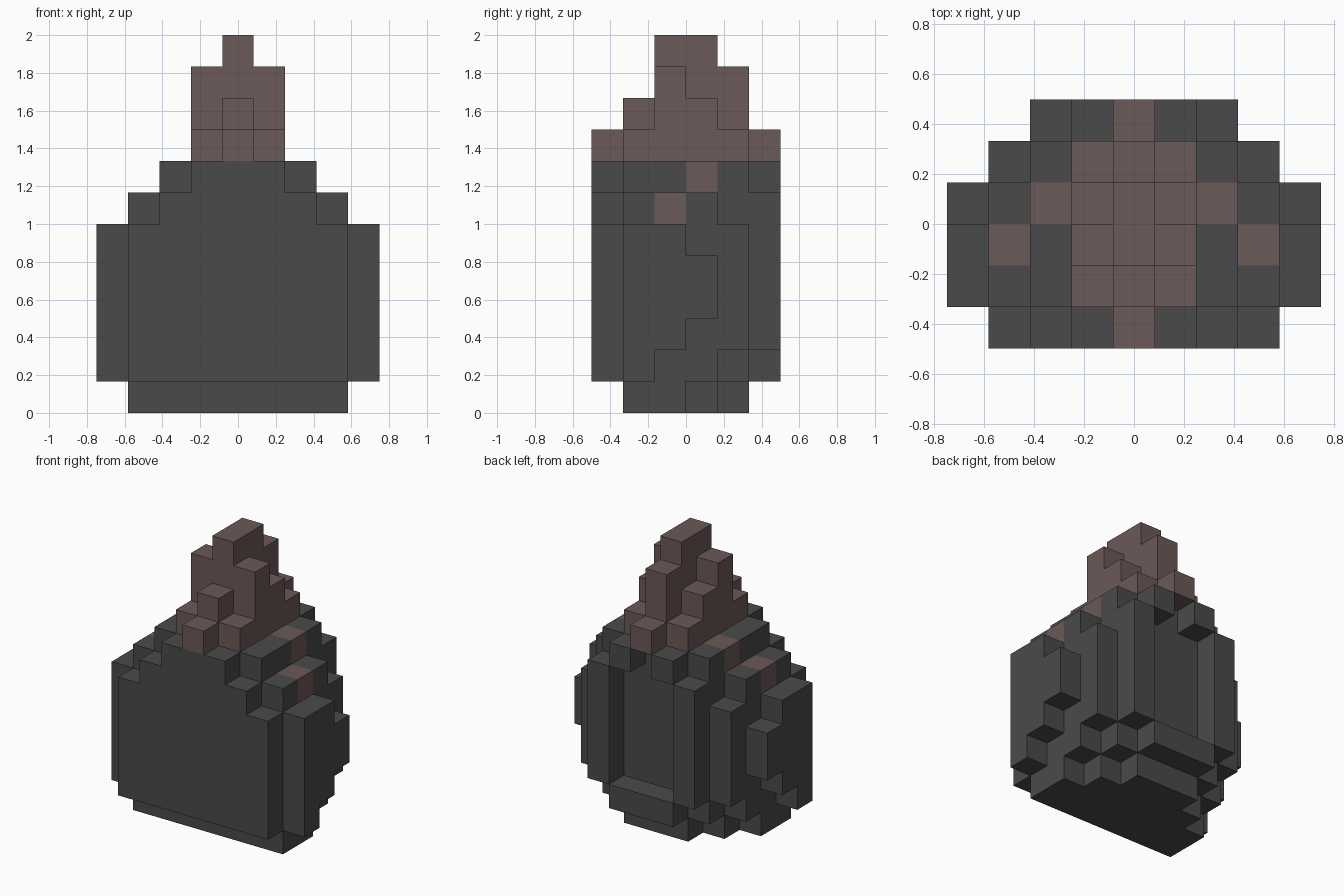
import bpy, bmesh, math

if "Cube" in bpy.data.objects:
    bpy.data.objects.remove(bpy.data.objects["Cube"], do_unlink=True)

U = 1 / 6  # edge of one block


def make_material(name, rgb):
    m = bpy.data.materials.new(name)
    m.use_nodes = True
    m.diffuse_color = (*rgb, 1)
    m.node_tree.nodes["Principled BSDF"].inputs["Base Color"].default_value = (*rgb, 1)
    return m


grey = make_material("charcoal grey", (0.0685, 0.0685, 0.0685))
brown = make_material("dusty brown", (0.147, 0.100, 0.095))


def blocks(slabs):
    """Slabs (column, z first, z last, y first, y last) mirrored in x, as a set of cells."""
    return {(sx * c, j, k)
            for c, k0, k1, j0, j1 in slabs for sx in (-1, 1)
            for k in range(k0, k1 + 1) for j in range(j0, j1 + 1)}


# Rounded body: slabs from the middle column outwards, with a recess in the back
body = blocks([
    (0, 0, 0, 1, 4), (0, 1, 1, 0, 5), (0, 2, 7, 0, 4),
    (1, 0, 0, 1, 4), (1, 1, 1, 0, 5), (1, 2, 6, 0, 4), (1, 7, 7, 0, 5),
    (2, 0, 0, 1, 3), (2, 1, 1, 0, 4), (2, 2, 6, 0, 5), (2, 7, 7, 1, 4),
    (3, 0, 0, 1, 2), (3, 1, 1, 0, 3), (3, 2, 5, 0, 4), (3, 6, 6, 1, 3),
    (4, 1, 1, 1, 1), (4, 2, 2, 1, 2), (4, 3, 4, 1, 3), (4, 5, 5, 1, 2),
])
# Stepped peak on top
peak = blocks([
    (0, 8, 8, 0, 5), (0, 9, 9, 1, 4), (0, 10, 10, 2, 4), (0, 11, 11, 2, 3),
    (1, 8, 8, 1, 4), (1, 9, 9, 2, 3), (1, 10, 10, 2, 2),
])
# Single brown blocks on the shoulders
shoulder_spots = blocks([(2, 7, 7, 3, 3), (3, 6, 6, 2, 2)])
solid = body | peak


def build(name, cells, spots=(), base=0):
    """Skin the cells with their exposed faces only and merge flat areas."""
    bm = bmesh.new()
    corners = {}

    def vert(p):
        if p not in corners:
            corners[p] = bm.verts.new(((p[0] - 0.5) * U, (p[1] - 3) * U, p[2] * U))
        return corners[p]

    for cell in sorted(cells):
        for axis in range(3):
            for side in (0, 1):
                near = list(cell)
                near[axis] += 2 * side - 1
                if tuple(near) in solid:
                    continue
                quad = []
                for a, b in ((0, 0), (1, 0), (1, 1), (0, 1)):
                    p = list(cell)
                    p[axis] += side
                    p[(axis + 1) % 3] += a
                    p[(axis + 2) % 3] += b
                    quad.append(vert(tuple(p)))
                face = bm.faces.new(quad if side else quad[::-1])
                face.material_index = 1 if cell in spots else base
    bmesh.ops.dissolve_limit(bm, angle_limit=math.radians(1), verts=bm.verts[:],
                             edges=bm.edges[:], delimit={'MATERIAL'})
    mesh = bpy.data.meshes.new(name)
    bm.to_mesh(mesh)
    bm.free()
    mesh.materials.append(grey)
    mesh.materials.append(brown)
    obj = bpy.data.objects.new(name, mesh)
    bpy.context.collection.objects.link(obj)
    return obj


build("body", body, spots=shoulder_spots)
build("peak", peak, base=1)
